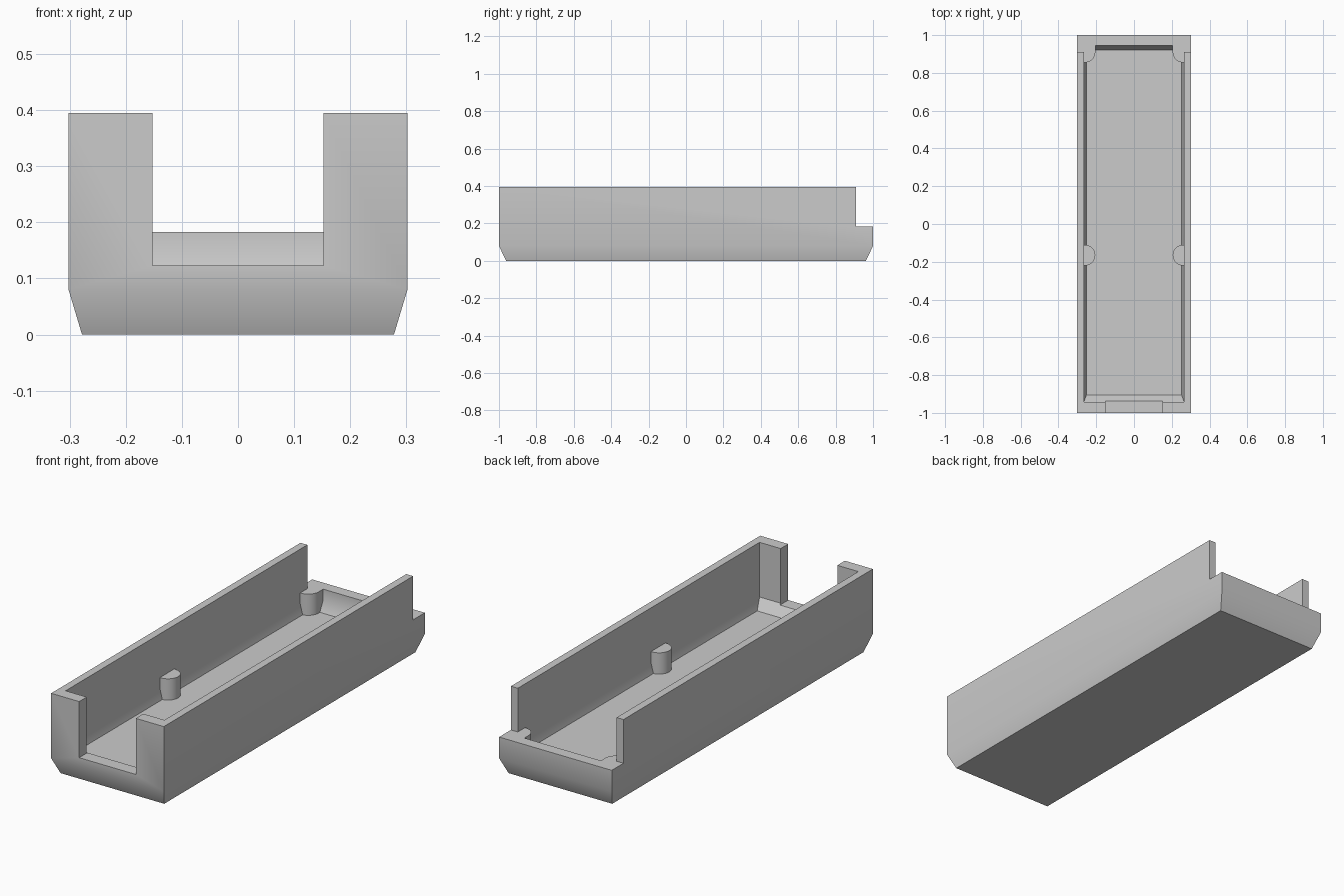
import bpy
import bmesh
from math import radians, sin, cos, pi

cube = bpy.data.objects.get("Cube")
if cube:
    bpy.data.objects.remove(cube, do_unlink=True)

GREY = (0.6, 0.6, 0.6, 1.0)
mat = bpy.data.materials.new("plain grey")
mat.use_nodes = True
mat.diffuse_color = GREY
mat.node_tree.nodes["Principled BSDF"].inputs["Base Color"].default_value = GREY


def loft(name, rings):
    """Closed solid through matching rings of points, bottom to top."""
    bm = bmesh.new()
    loops = [[bm.verts.new(p) for p in ring] for ring in rings]
    count = len(loops[0])
    for low, high in zip(loops, loops[1:]):
        for i in range(count):
            j = (i + 1) % count
            bm.faces.new((low[i], low[j], high[j], high[i]))
    bm.faces.new(loops[0][::-1])
    bm.faces.new(loops[-1])
    bmesh.ops.recalc_face_normals(bm, faces=bm.faces)
    mesh = bpy.data.meshes.new(name)
    bm.to_mesh(mesh)
    bm.free()
    mesh.materials.append(mat)
    obj = bpy.data.objects.new(name, mesh)
    bpy.context.collection.objects.link(obj)
    return obj


def rect(x, y0, y1, z):
    return [(-x, y0, z), (x, y0, z), (x, y1, z), (-x, y1, z)]


def select(obj):
    bpy.ops.object.select_all(action='DESELECT')
    obj.select_set(True)
    bpy.context.view_layer.objects.active = obj


def cut(obj, cutter):
    mod = obj.modifiers.new("cut", 'BOOLEAN')
    mod.operation = 'DIFFERENCE'
    mod.solver = 'EXACT'
    mod.object = cutter
    cutter.hide_render = True
    select(obj)
    bpy.ops.object.modifier_apply(modifier=mod.name)
    bpy.data.objects.remove(cutter, do_unlink=True)


RIM, FLOOR = 0.183, 0.08
INNER_X, INNER_BACK = 0.265, 0.945

# Tray body with a tapered underside
body = loft("tray_body", [rect(0.278, -0.962, 0.962, 0),
                          rect(0.302, -1, 1, 0.08),
                          rect(0.302, -1, 1, 0.395)])

# Hollow interior with sloped lower edges
cut(body, loft("cavity", [rect(0.252, -0.905, 0.92, FLOOR),
                          rect(INNER_X, -0.942, INNER_BACK, 0.13),
                          rect(INNER_X, -0.942, INNER_BACK, 0.5)]))

# Front opening and low back end
cut(body, loft("front_opening", [rect(0.152, -1.1, -0.93, z) for z in (0.123, 0.5)]))
cut(body, loft("back_opening", [rect(0.4, 0.91, 1.1, z) for z in (RIM, 0.5)]))


# Round-nosed posts against the side walls
def post(name, side, y, back=None):
    r, cx, steps = 0.055, 0.26, 24
    start = -pi / 2
    end = pi / 2 if back is None else 0
    pts = [(cx - r * cos(a), y + r * sin(a)) for a in
           (start + (end - start) * i / steps for i in range(steps + 1))]
    if back is not None:
        pts.append((cx - r, back))
        pts.append((INNER_X + 0.01, back))
    else:
        pts.append((INNER_X + 0.01, y + r))
    pts.append((INNER_X + 0.01, y - r))
    return loft(name, [[(side * px, py, z) for px, py in pts]
                       for z in (FLOOR - 0.01, RIM)])


parts = [body]
for label, side in (("left", 1), ("right", -1)):
    parts.append(post(label + "_middle_post", side, -0.165))
    parts.append(post(label + "_back_post", side, 0.91, INNER_BACK + 0.01))

for obj in parts:
    select(obj)
    bpy.ops.object.shade_smooth_by_angle(angle=radians(30))
